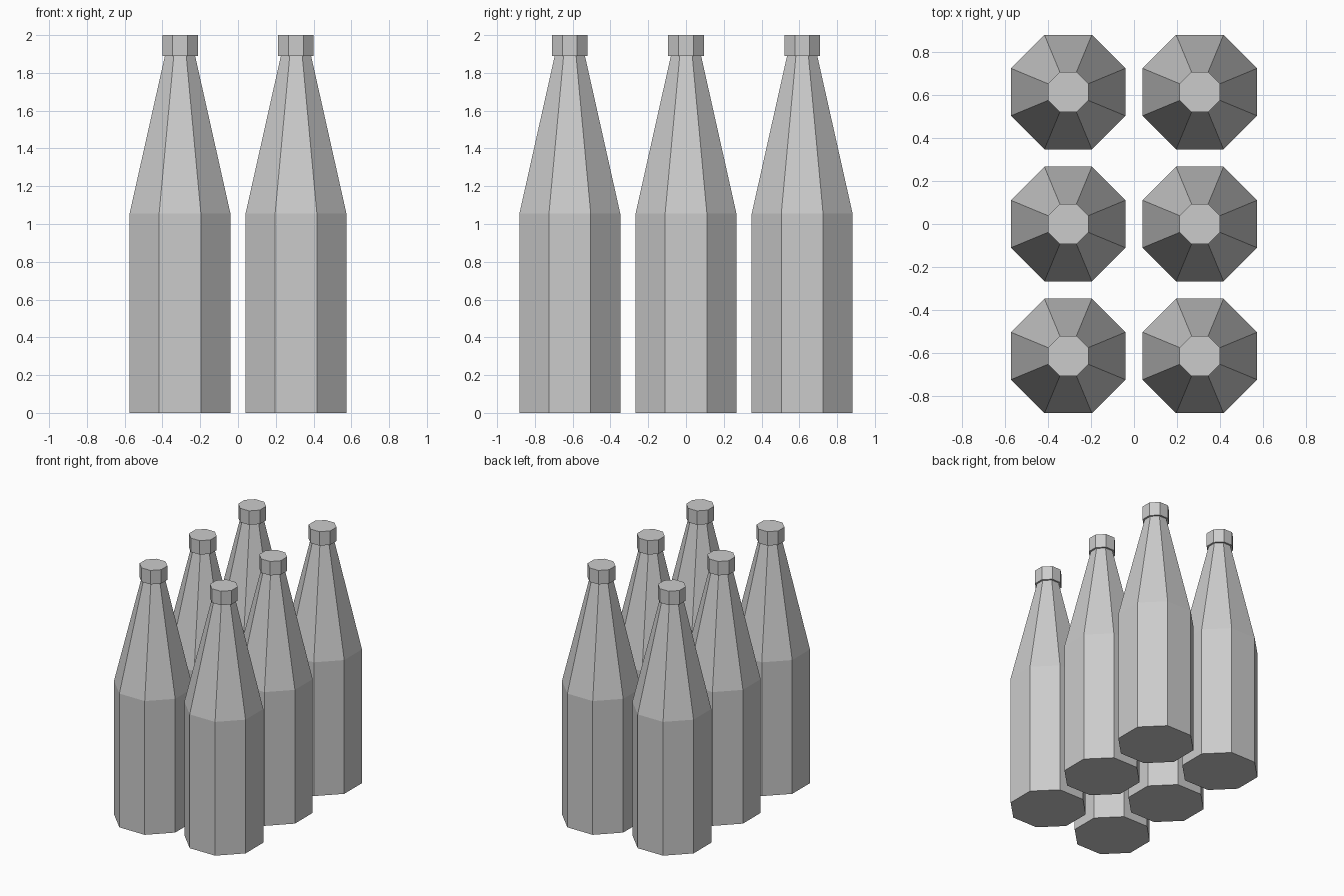
import bpy, bmesh
from math import pi, cos, sin

if "Cube" in bpy.data.objects:
    bpy.data.objects.remove(bpy.data.objects["Cube"])

SIDES = 8


def lathe(name, profile, loc):
    """Closed flat-faced octagonal solid from (apothem, z) rings."""
    bm = bmesh.new()
    rings = []
    for apothem, z in profile:
        r = apothem / cos(pi / SIDES)
        rings.append([bm.verts.new((r * cos((i + 0.5) * 2 * pi / SIDES),
                                    r * sin((i + 0.5) * 2 * pi / SIDES), z))
                      for i in range(SIDES)])
    for lower, upper in zip(rings, rings[1:]):
        for i in range(SIDES):
            j = (i + 1) % SIDES
            bm.faces.new((lower[i], lower[j], upper[j], upper[i]))
    bm.faces.new(rings[0][::-1])
    bm.faces.new(rings[-1])
    mesh = bpy.data.meshes.new(name)
    bm.to_mesh(mesh)
    bm.free()
    obj = bpy.data.objects.new(name, mesh)
    obj.location = loc
    bpy.context.collection.objects.link(obj)
    return obj


# Two columns by three rows of bottles, each with a wider cap
for x in (-0.307, 0.307):
    for y in (-0.615, 0, 0.615):
        lathe("bottle", [(0.267, 0), (0.267, 1.055), (0.08, 1.89)], (x, y, 0))
        lathe("bottle_cap", [(0.094, 1.89), (0.094, 2.0)], (x, y, 0))
